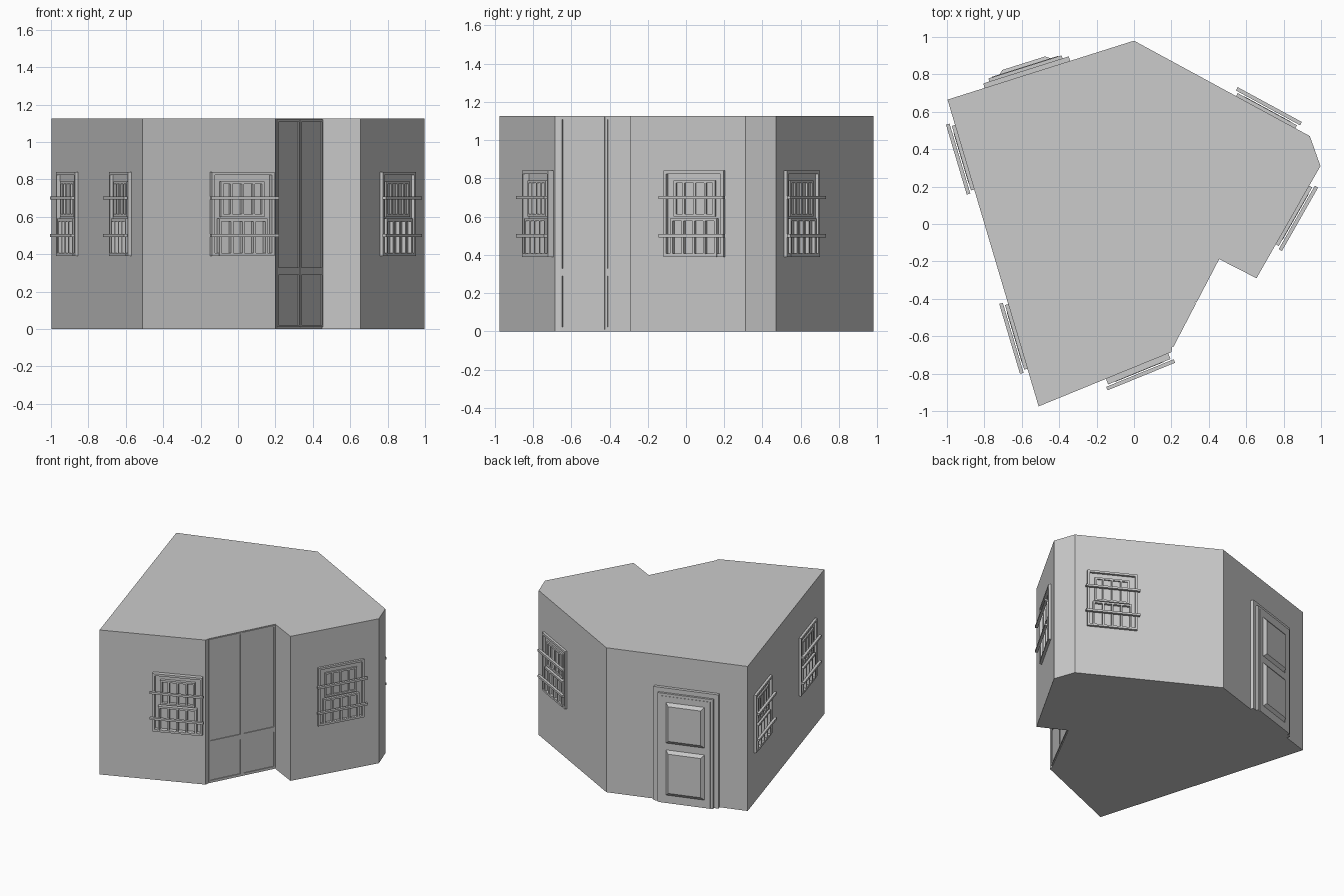
import bpy, bmesh
from mathutils import Vector, Matrix

if "Cube" in bpy.data.objects:
    bpy.data.objects.remove(bpy.data.objects["Cube"])

H = 1.125
A, B, C = (-0.51, -0.975), (0.20, -0.685), (0.205, -0.655)
D, E, F = (0.45, -0.185), (0.655, -0.29), (0.997, 0.31)
G, K, L = (0.94, 0.47), (0.0, 0.98), (-0.997, 0.665)


def finish(name, bm, matrix=Matrix()):
    bmesh.ops.recalc_face_normals(bm, faces=bm.faces)
    me = bpy.data.meshes.new(name)
    bm.to_mesh(me)
    bm.free()
    ob = bpy.data.objects.new(name, me)
    ob.matrix_world = matrix
    bpy.context.collection.objects.link(ob)
    return ob


def wall_frame(p, q, center):
    """Local axes: x along the wall p->q, y outward, z up; origin on the wall by center."""
    p, q, c = Vector((*p, 0)), Vector((*q, 0)), Vector((*center, 0))
    t = (q - p).normalized()
    n = Vector((t.y, -t.x, 0))
    o = p + t * (c - p).dot(t)
    m = Matrix((t, n, Vector((0, 0, 1)))).transposed().to_4x4()
    m.translation = o
    return m


def box(bm, x0, x1, z0, z1, y0, y1, bevel=0.0):
    """Box on a wall; bevel insets the outer face for a raised panel."""
    b = bevel
    back = [bm.verts.new(v) for v in ((x0, y0, z0), (x1, y0, z0), (x1, y0, z1), (x0, y0, z1))]
    face = [bm.verts.new(v) for v in ((x0+b, y1, z0+b), (x1-b, y1, z0+b),
                                      (x1-b, y1, z1-b), (x0+b, y1, z1-b))]
    bm.faces.new(back)
    bm.faces.new(face)
    for i in range(4):
        j = (i + 1) % 4
        bm.faces.new((back[i], back[j], face[j], face[i]))


def border(bm, x0, x1, z0, z1, w, y0, y1):
    box(bm, x0, x0 + w, z0, z1, y0, y1)
    box(bm, x1 - w, x1, z0, z1, y0, y1)
    box(bm, x0 + w, x1 - w, z0, z0 + w, y0, y1)
    box(bm, x0 + w, x1 - w, z1 - w, z1, y0, y1)


# building block extruded from its floor plan
bm = bmesh.new()
floor = bm.faces.new([bm.verts.new((*p, 0)) for p in (A, B, C, D, E, F, G, K, L)])
top = bmesh.ops.extrude_face_region(bm, geom=[floor], use_keep_orig=True)
bmesh.ops.translate(bm, vec=(0, 0, H), verts=[v for v in top["geom"] if isinstance(v, bmesh.types.BMVert)])
finish("walls", bm)


def window(name, p, q, center, out=0.0):
    bm = bmesh.new()
    # outer casing
    border(bm, -0.18, 0.18, 0.39, 0.84, 0.016, -0.005, 0.018 + out)
    # upper and lower sashes with glazing bars
    for half, z0, z1, d in ((0.125, 0.60, 0.79, 0.010), (0.14, 0.39, 0.59, 0.020)):
        border(bm, -half, half, z0, z1, 0.014, -0.005, d + out)
        for i in (-1, 0, 1):
            box(bm, i*0.065 - 0.006, i*0.065 + 0.006, z0 + 0.014, z1 - 0.014, -0.005, d + out)
    # horizontal guard bars
    for z in (0.5, 0.7):
        box(bm, -0.195, 0.195, z - 0.008, z + 0.008, 0.026 + out, 0.046 + out)
    finish(name, bm, wall_frame(p, q, center))


window("front_window", A, B, (0.035, -0.805), 0.014)
window("right_window", E, F, (0.876, 0.032))
window("back_right_window", G, K, (0.722, 0.631))
window("left_rear_window", L, A, (-0.936, 0.348))
window("left_front_window", L, A, (-0.652, -0.61))

# full-height double door in the notch
bm = bmesh.new()
w = (Vector(D) - Vector(C)).length / 2
for x0, x1 in ((-w, -0.003), (0.003, w)):
    border(bm, x0, x1, 0.01, H - 0.005, 0.012, -0.005, 0.006)
    box(bm, x0 + 0.012, x1 - 0.012, 0.29, 0.33, -0.005, 0.006)
finish("double_door", bm, wall_frame(C, D, (0.3275, -0.42)))

# panelled back door with stepped casing
bm = bmesh.new()
for half, ztop, w, d in ((0.24, 0.885, 0.035, 0.025), (0.205, 0.85, 0.02, 0.042)):
    box(bm, -half, -half + w, 0, ztop, -0.005, d)
    box(bm, half - w, half, 0, ztop, -0.005, d)
    box(bm, -half + w, half - w, ztop - w, ztop, -0.005, d)
box(bm, -0.185, 0.185, 0, 0.83, -0.005, 0.045)
for z0, z1 in ((0.055, 0.42), (0.46, 0.79)):
    box(bm, -0.15, 0.15, z0, z1, 0.04, 0.063, 0.03)
finish("back_door", bm, wall_frame(K, L, (-0.57, 0.80)))
